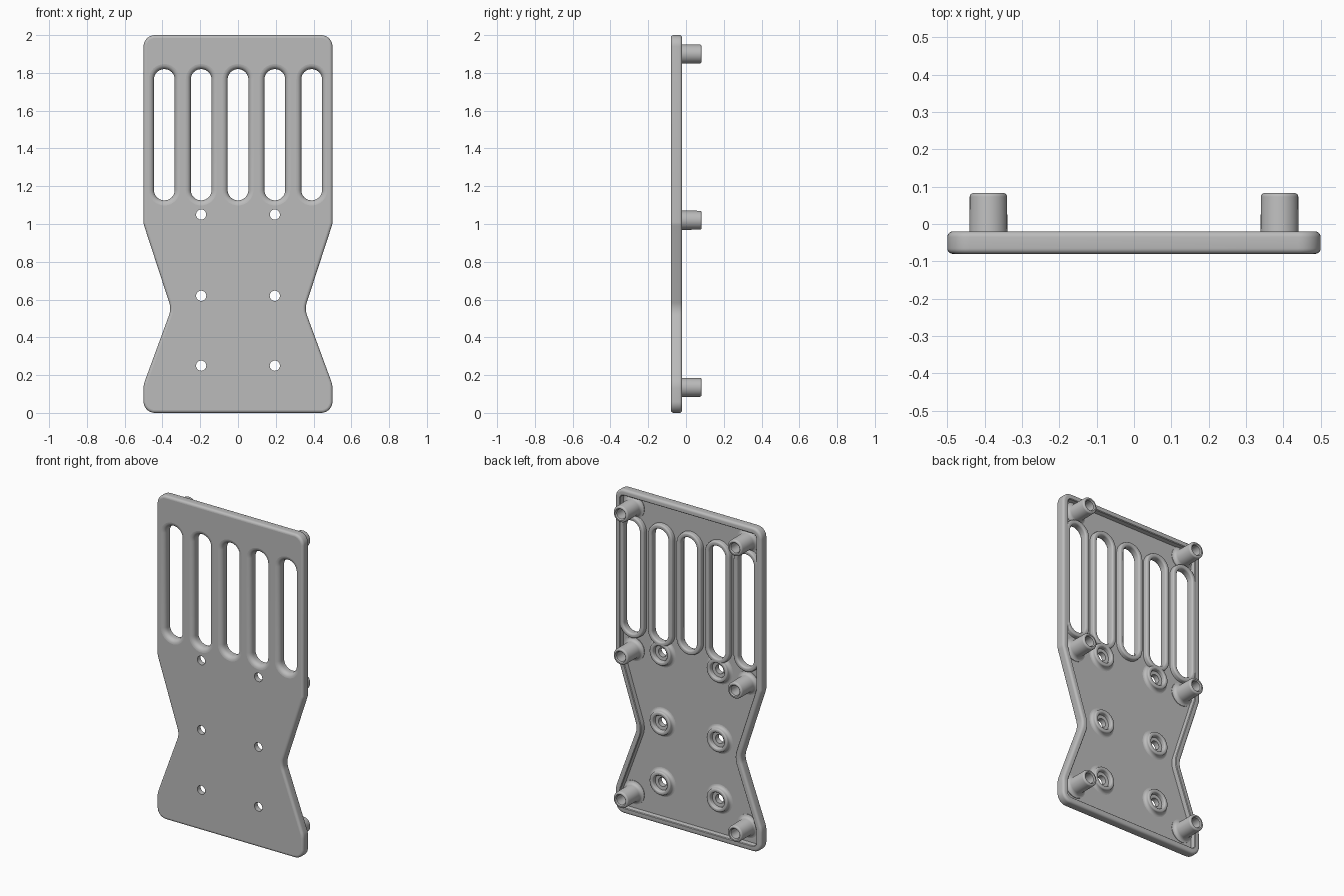
import bpy, bmesh, math
from mathutils import Vector

if "Cube" in bpy.data.objects:
    bpy.data.objects.remove(bpy.data.objects["Cube"])

FRONT, FLOOR, BACK, TIP = -0.08, -0.05, -0.02, 0.083
SLOT_X = [0.195 * i for i in range(-2, 3)]
SLOT_Z = (1.18, 1.765)
HOLES = [(s * 0.195, z) for z in (0.25, 0.62, 1.05) for s in (-1, 1)]
POSTS = [(s * 0.39, z) for z in (0.135, 1.02, 1.9) for s in (-1, 1)]

grey = bpy.data.materials.new("plain_grey")
grey.use_nodes = True
grey.diffuse_color = (0.5, 0.5, 0.5, 1)
grey.node_tree.nodes["Principled BSDF"].inputs["Base Color"].default_value = (0.5, 0.5, 0.5, 1)


def finish(name, mesh):
    obj = bpy.data.objects.new(name, mesh)
    bpy.context.collection.objects.link(obj)
    mesh.materials.clear()
    mesh.materials.append(grey)
    bpy.ops.object.select_all(action='DESELECT')
    bpy.context.view_layer.objects.active = obj
    obj.select_set(True)
    bpy.ops.object.shade_smooth_by_angle(angle=math.radians(35))
    return obj


def loft(name, ring, profile, top=9):
    """Sweep a closed (offset, y) profile around a ring of (x, z) points."""
    bm = bmesh.new()
    loops = [[bm.verts.new((x, y, min(z, top))) for x, z in ring(d)] for d, y in profile]
    n = len(loops[0])
    for a, b in zip(loops, loops[1:] + loops[:1]):
        for i in range(n):
            j = (i + 1) % n
            bm.faces.new((a[i], a[j], b[j], b[i]))
    bmesh.ops.recalc_face_normals(bm, faces=bm.faces)
    mesh = bpy.data.meshes.new(name)
    bm.to_mesh(mesh)
    bm.free()
    return finish(name, mesh)


def arc(cx, cy, r, a0, a1, n=5):
    """Points of a circular fillet, angles in degrees."""
    angles = [math.radians(a0 + (a1 - a0) * i / n) for i in range(n + 1)]
    return [(cx + r * math.cos(a), cy + r * math.sin(a)) for a in angles]


def circle(x, z, r, n=32):
    return arc(x, z, r, 0, 360, n)[:-1]


def stadium(x, r):
    return arc(x, SLOT_Z[1], r, 0, 180, 16) + arc(x, SLOT_Z[0], r, 180, 360, 16)


def rounded_outline():
    """Waisted plate outline; each corner carries its cut length."""
    side = [(0.5, 0, 0.06), (0.5, 0.15, 0.02), (0.353, 0.55, 0.035),
            (0.5, 1.0, 0.01), (0.5, 2.0, 0.06)]
    corners = side + [(-x, z, c) for x, z, c in reversed(side)]
    pts = []
    for i, (x, z, cut) in enumerate(corners):
        p = Vector((x, z))
        u = (Vector(corners[i - 1][:2]) - p).normalized()
        v = (Vector(corners[(i + 1) % len(corners)][:2]) - p).normalized()
        w = math.sin(u.angle(v) / 2)
        for k in range(9):
            t = k / 8
            a, b, c = (1 - t) ** 2, 2 * w * t * (1 - t), t * t
            pts.append((a * (p + u * cut) + b * p + c * (p + v * cut)) / (a + b + c))
    return pts


OUTLINE = rounded_outline()


def inset(d):
    out = []
    for i, p in enumerate(OUTLINE):
        e1 = (p - OUTLINE[i - 1]).normalized()
        e2 = (OUTLINE[(i + 1) % len(OUTLINE)] - p).normalized()
        n1, n2 = Vector((-e1.y, e1.x)), Vector((-e2.y, e2.x))
        out.append(p + d * (n1 + n2) / (1 + n1.dot(n2)))
    return out


# Floor plate with slot openings and screw holes, as a filled flat curve
curve = bpy.data.curves.new("floor_curve", 'CURVE')
curve.dimensions = '2D'
curve.fill_mode = 'BOTH'
curve.extrude = (FLOOR - FRONT) / 2
loops = [inset(0.015)] + [stadium(x, 0.082) for x in SLOT_X] + [circle(x, z, 0.027) for x, z in HOLES]
for pts in loops:
    spline = curve.splines.new('POLY')
    spline.points.add(len(pts) - 1)
    spline.use_cyclic_u = True
    for sp, (x, z) in zip(spline.points, pts):
        sp.co = (x, z, 0, 1)
temp = bpy.data.objects.new("floor_helper", curve)
bpy.context.collection.objects.link(temp)
bpy.context.view_layer.update()
mesh = bpy.data.meshes.new_from_object(temp.evaluated_get(bpy.context.evaluated_depsgraph_get()))
bpy.data.objects.remove(temp)
floor = finish("floor_plate", mesh)
floor.rotation_euler.x = math.pi / 2
floor.location.y = (FRONT + FLOOR) / 2

# Raised rim with rounded front and back edges
loft("outer_rim", inset,
     arc(0.015, FRONT + 0.015, 0.015, 270, 180) + arc(0.015, BACK - 0.015, 0.015, 180, 90)
     + [(0.032, BACK), (0.036, BACK - 0.004), (0.04, FLOOR - 0.005), (0.015, FLOOR - 0.005)])

# Slot collars, flared at the front and raised at the back
for i, x in enumerate(SLOT_X):
    loft(f"slot_collar_{i + 1}", lambda r, x=x: stadium(x, r),
         arc(0.082, FRONT + 0.027, 0.027, 270, 180) + arc(0.066, BACK - 0.012, 0.011, 180, 90)
         + arc(0.074, BACK - 0.011, 0.01, 90, 0) + [(0.085, FLOOR), (0.082, FLOOR - 0.002)])

# Screw bosses with a counterbore
for i, (x, z) in enumerate(HOLES):
    loft(f"screw_boss_{i + 1}", lambda r, x=x, z=z: circle(x, z, r),
         [(0.027, FRONT + 0.002), (0.027, FLOOR + 0.002), (0.047, FLOOR + 0.004)]
         + arc(0.056, BACK - 0.009, 0.008, 180, 90, 3) + arc(0.064, BACK - 0.009, 0.008, 90, 0, 3)
         + arc(0.09, FLOOR + 0.018, 0.018, 180, 270, 4) + [(0.09, FLOOR - 0.004)], top=1.118)

# Hollow mounting posts with a filleted foot
for i, (x, z) in enumerate(POSTS):
    loft(f"mounting_post_{i + 1}", lambda r, x=x, z=z: circle(x, z, r),
         [(0.0005, FLOOR + 0.01), (0.03, FLOOR + 0.01), (0.03, TIP - 0.006), (0.036, TIP)]
         + arc(0.04, TIP - 0.01, 0.01, 90, 0, 4)
         + arc(0.072, FLOOR + 0.024, 0.021, 180, 270, 4) + [(0.072, FLOOR - 0.005), (0.0005, FLOOR - 0.005)])
